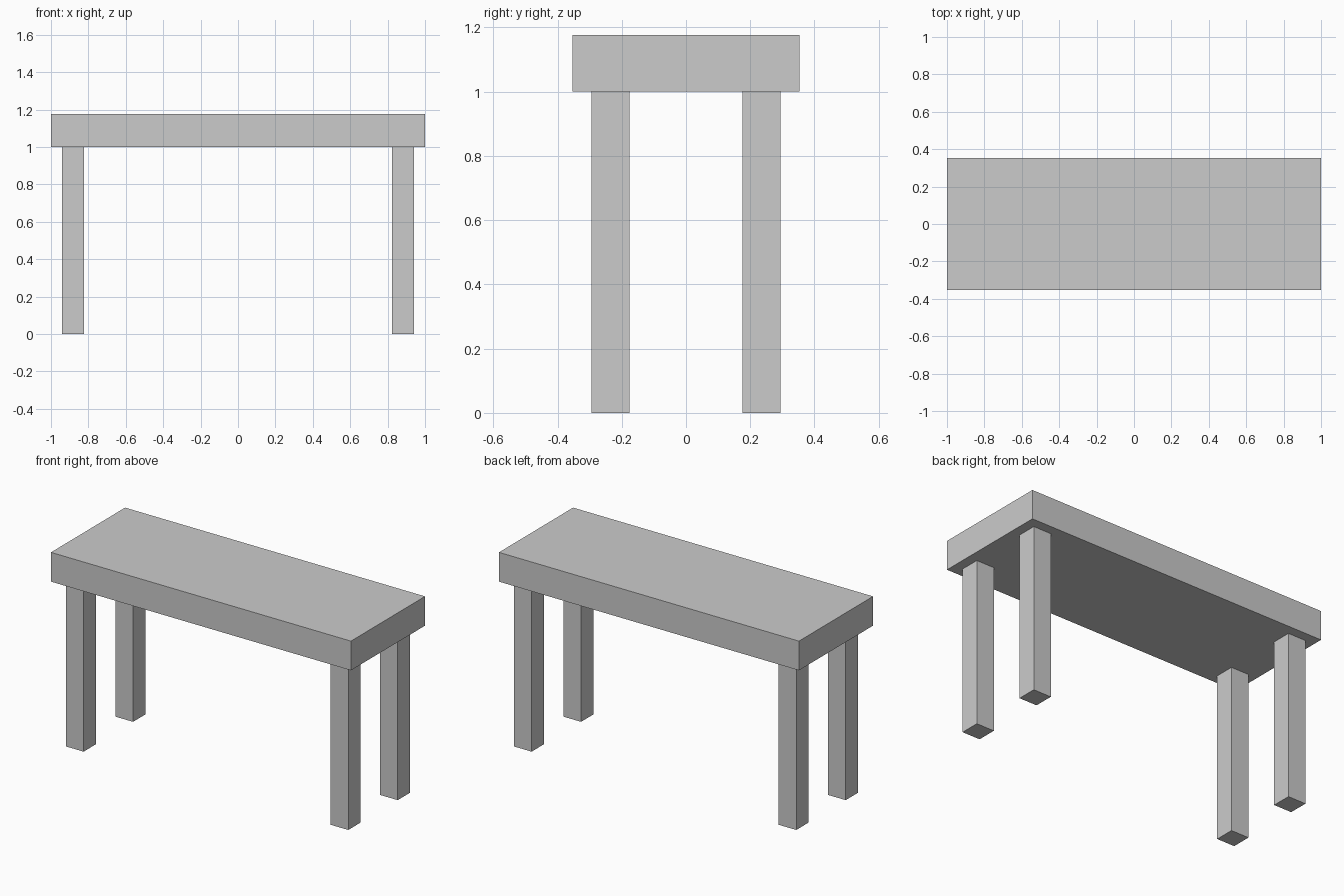
import bpy

if "Cube" in bpy.data.objects:
    bpy.data.objects.remove(bpy.data.objects["Cube"])

U = 1 / 17  # grid unit: the bench is 34 units long


def box(name, centre, size):
    bpy.ops.mesh.primitive_cube_add(size=1)
    obj = bpy.context.object
    obj.name = obj.data.name = name
    for v in obj.data.vertices:
        v.co = [c * s * U for c, s in zip(v.co, size)]
    obj.location = [c * U for c in centre]
    return obj


# Thick slab seat
box("seat", (0, 0, 18.5), (34, 12, 3))

# Four square legs, inset from the seat edges
for side, sx in (("left", -1), ("right", 1)):
    for end, sy in (("front", -1), ("back", 1)):
        box(f"{end}_{side}_leg", (15 * sx, 4 * sy, 8.5), (2, 2, 17))
